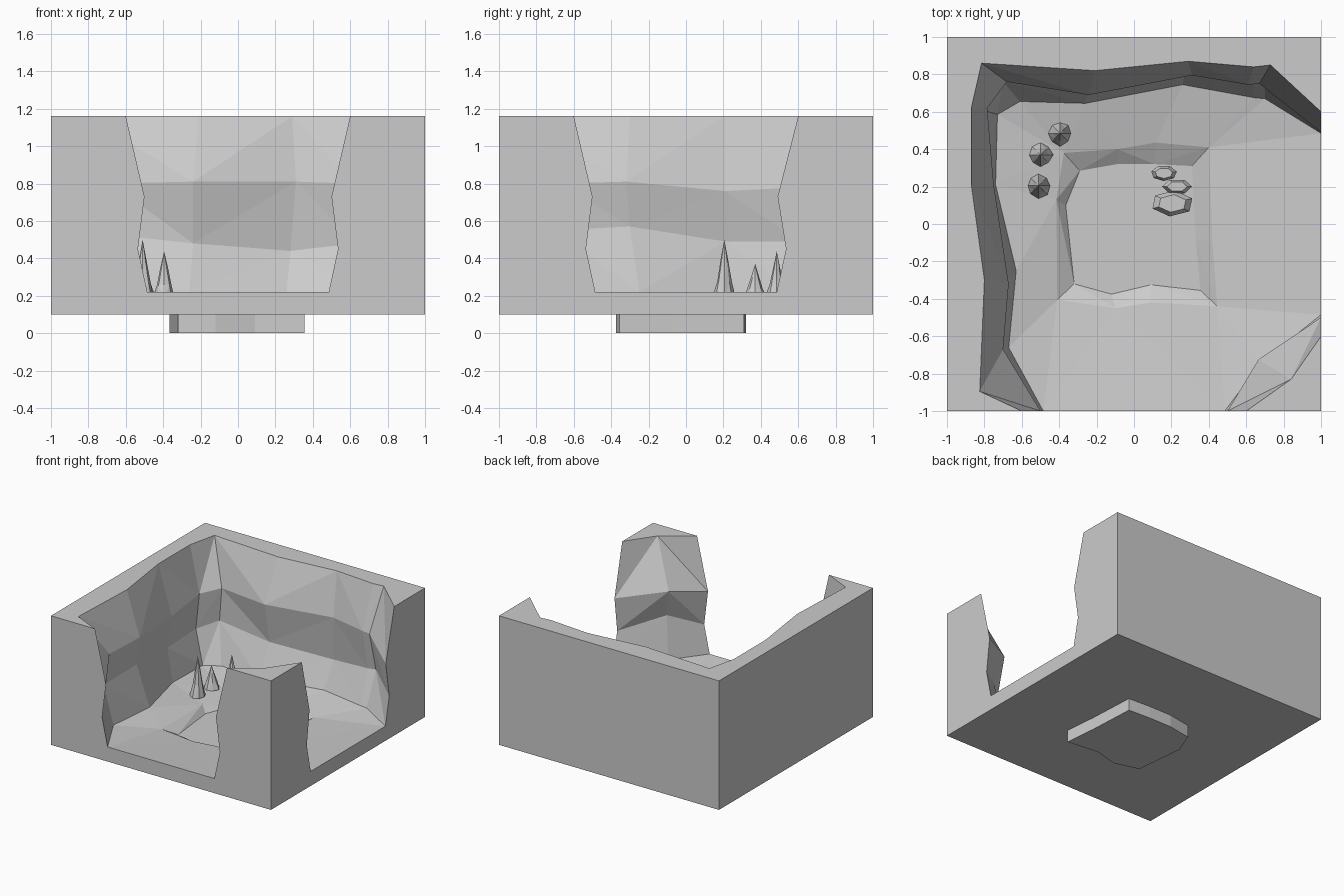
import bpy
import bmesh
import math
import random
from mathutils import Vector

old_cube = bpy.data.objects.get("Cube")
if old_cube:
    bpy.data.objects.remove(old_cube, do_unlink=True)

random.seed(4)
TOP, FLOOR, UNDER = 1.16, 0.22, 0.105

# One stone colour for everything
stone = bpy.data.materials.new("grey_stone")
stone.use_nodes = True
stone.diffuse_color = (0.6, 0.6, 0.6, 1)
stone.node_tree.nodes["Principled BSDF"].inputs["Base Color"].default_value = stone.diffuse_color


def finish(bm, name):
    """Turn a bmesh into a flat-shaded stone object."""
    bmesh.ops.recalc_face_normals(bm, faces=bm.faces[:])
    mesh = bpy.data.meshes.new(name)
    bm.to_mesh(mesh)
    bm.free()
    mesh.materials.append(stone)
    obj = bpy.data.objects.new(name, mesh)
    bpy.context.scene.collection.objects.link(obj)
    return obj


def ring(bm, plan, heights):
    """Add vertices for a plan outline at one height or a height per point."""
    if not isinstance(heights, (list, tuple)):
        heights = [heights] * len(plan)
    return [bm.verts.new((x, y, z)) for (x, y), z in zip(plan, heights)]


def strip(bm, upper, lower, closed=False):
    """Skin two rows of vertices with triangles, alternating the diagonal."""
    count = len(upper)
    for i in range(count if closed else count - 1):
        j = (i + 1) % count
        a, b, c, d = upper[i], upper[j], lower[j], lower[i]
        if i % 2:
            bm.faces.new((a, b, c))
            bm.faces.new((a, c, d))
        else:
            bm.faces.new((a, b, d))
            bm.faces.new((b, c, d))


def loop_edges(bm, verts):
    """Return the edges of a closed loop, making any that are missing."""
    pairs = zip(verts, verts[1:] + verts[:1])
    return [bm.edges.get(pair) or bm.edges.new(pair) for pair in pairs]


def fill_between(bm, outer, inner):
    """Fill the flat area between an outline and a hole."""
    edges = loop_edges(bm, outer) + loop_edges(bm, inner)
    bmesh.ops.triangle_fill(bm, edges=edges, use_beauty=True, normal=Vector((0, 0, 1)))


# Cave wall rows, from the front opening round the back to the side opening
wall_top = [(-.6, -1), (-.825, -.895), (-.8, -.3), (-.87, .21), (-.87, .62), (-.815, .86),
            (-.21, .82), (.29, .87), (.64, .84), (.73, .85), (1, .6)]
wall_brow = [(-.5, -1), (-.7, -.67), (-.67, -.32), (-.75, .21), (-.785, .62), (-.68, .76),
             (-.24, .69), (.31, .795), (.61, .745), (.67, .75), (1, .49)]
wall_hollow = [(-.535, -1), (-.73, -.7), (-.71, -.3), (-.79, .21), (-.81, .61), (-.7, .76),
               (-.24, .75), (.28, .84), (.63, .79), (.7, .79), (1, .535)]
wall_foot = [(-.485, -1), (-.67, -.66), (-.63, -.25), (-.74, .21), (-.73, .585), (-.61, .655),
             (-.26, .645), (.26, .745), (.645, .675), (.7, .67), (1, .485)]
brow_z = [.73, .8, .81, .76, .78, .8, .81, .81, .8, .79, .73]
hollow_z = [.45, .55, .57, .49, .49, .53, .48, .44, .48, .49, .45]

# Corner post rows, from the side opening to the front opening
post_top = [(1, -.6), (.84, -.83), (.6, -1)]
post_brow = [(1, -.5), (.665, -.725), (.5, -1)]
post_hollow = [(1, -.535), (.72, -.78), (.535, -1)]
post_foot = [(1, -.485), (.68, -.74), (.485, -1)]

# Shallow basin outlines
basin_rim = [(-.375, .38), (-.09, .4), (.115, .435), (.4, .41), (.42, -.1), (.445, -.44),
             (.09, -.42), (-.1, -.45), (-.41, -.405), (-.415, .13)]
basin_bed = [(-.29, .285), (-.09, .32), (.11, .32), (.31, .31), (.33, -.08), (.355, -.355),
             (.09, -.325), (-.12, -.375), (-.32, -.32), (-.365, .1)]

bm = bmesh.new()
wall = [ring(bm, wall_top, TOP), ring(bm, wall_brow, brow_z),
        ring(bm, wall_hollow, hollow_z), ring(bm, wall_foot, FLOOR)]
post = [ring(bm, post_top, TOP), ring(bm, post_brow, [.73, .79, .73]),
        ring(bm, post_hollow, [.45, .56, .45]), ring(bm, post_foot, FLOOR)]
for rows in (wall, post):
    for upper, lower in zip(rows, rows[1:]):
        strip(bm, upper, lower)

# Outer block corners in order: front left, front right, back right, back left
square = [(-1, -1), (1, -1), (1, 1), (-1, 1)]
high, low = ring(bm, square, TOP), ring(bm, square, 0.1)

# Top surfaces of the wall and of the post
bm.faces.new([high[0]] + wall[0] + [high[2], high[3]])
bm.faces.new(post[0] + [high[1]])

# Plain sides, then the two sides with notched openings
bm.faces.new((high[3], high[0], low[0], low[3]))
bm.faces.new((high[2], high[3], low[3], low[2]))
bm.faces.new([low[0], low[1], high[1]] + [row[-1] for row in post]
             + [row[0] for row in reversed(wall)] + [high[0]])
bm.faces.new([low[1], low[2], high[2]] + [row[-1] for row in wall]
             + [row[0] for row in reversed(post)] + [high[1]])

# Floor, dipping towards the basin
rim = ring(bm, basin_rim, 0.16)
bed = ring(bm, basin_bed, UNDER)
fill_between(bm, wall[3] + post[3], rim)
strip(bm, rim, bed, closed=True)
bm.faces.new(bed)

# Underside with the basin plug below it
plug_top = ring(bm, basin_bed, 0.1)
plug_base = ring(bm, basin_bed, 0)
fill_between(bm, low, plug_top)
strip(bm, plug_top, plug_base, closed=True)
bm.faces.new(plug_base)
finish(bm, "cave_block")


def stalagmite(name, x, y, radius, tip):
    """Eight-sided spike with a flared foot."""
    bm = bmesh.new()
    base = 0.18
    rows = []
    for width, rise in ((1, 0), (.62, .3), (.3, .66)):
        plan = []
        for i in range(8):
            angle = math.tau * i / 8
            reach = radius * width * random.uniform(.9, 1.1)
            plan.append((x + reach * math.cos(angle), y + reach * math.sin(angle)))
        rows.append(ring(bm, plan, base + (tip - base) * rise))
    for lower, upper in zip(rows, rows[1:]):
        strip(bm, upper, lower, closed=True)
    point = bm.verts.new((x, y, tip))
    for a, b in zip(rows[-1], rows[-1][1:] + rows[-1][:1]):
        bm.faces.new((a, b, point))
    bm.faces.new(rows[0])
    finish(bm, name)


stalagmite("tall_stalagmite", -.51, .205, .064, .5)
stalagmite("short_stalagmite", -.5, .37, .064, .37)
stalagmite("back_stalagmite", -.395, .485, .064, .437)


def pebble(name, x, y, width, depth, sides, turn):
    """Low rock with slanted sides and a flat top."""
    bm = bmesh.new()
    rows = []
    for scale, z in ((1, UNDER - 0.01), (1, 0.14), (.68, 0.18)):
        angles = [turn + math.tau * i / sides for i in range(sides)]
        plan = [(x + width * scale * math.cos(a), y + depth * scale * math.sin(a)) for a in angles]
        rows.append(ring(bm, plan, z))
    for lower, upper in zip(rows, rows[1:]):
        strip(bm, upper, lower, closed=True)
    bm.faces.new(rows[0])
    bm.faces.new(rows[-1])
    finish(bm, name)


pebble("large_rock", .205, .11, .115, .07, 6, .4)
pebble("middle_rock", .23, .2, .08, .042, 6, 0)
pebble("small_rock", .16, .272, .07, .042, 7, .2)
